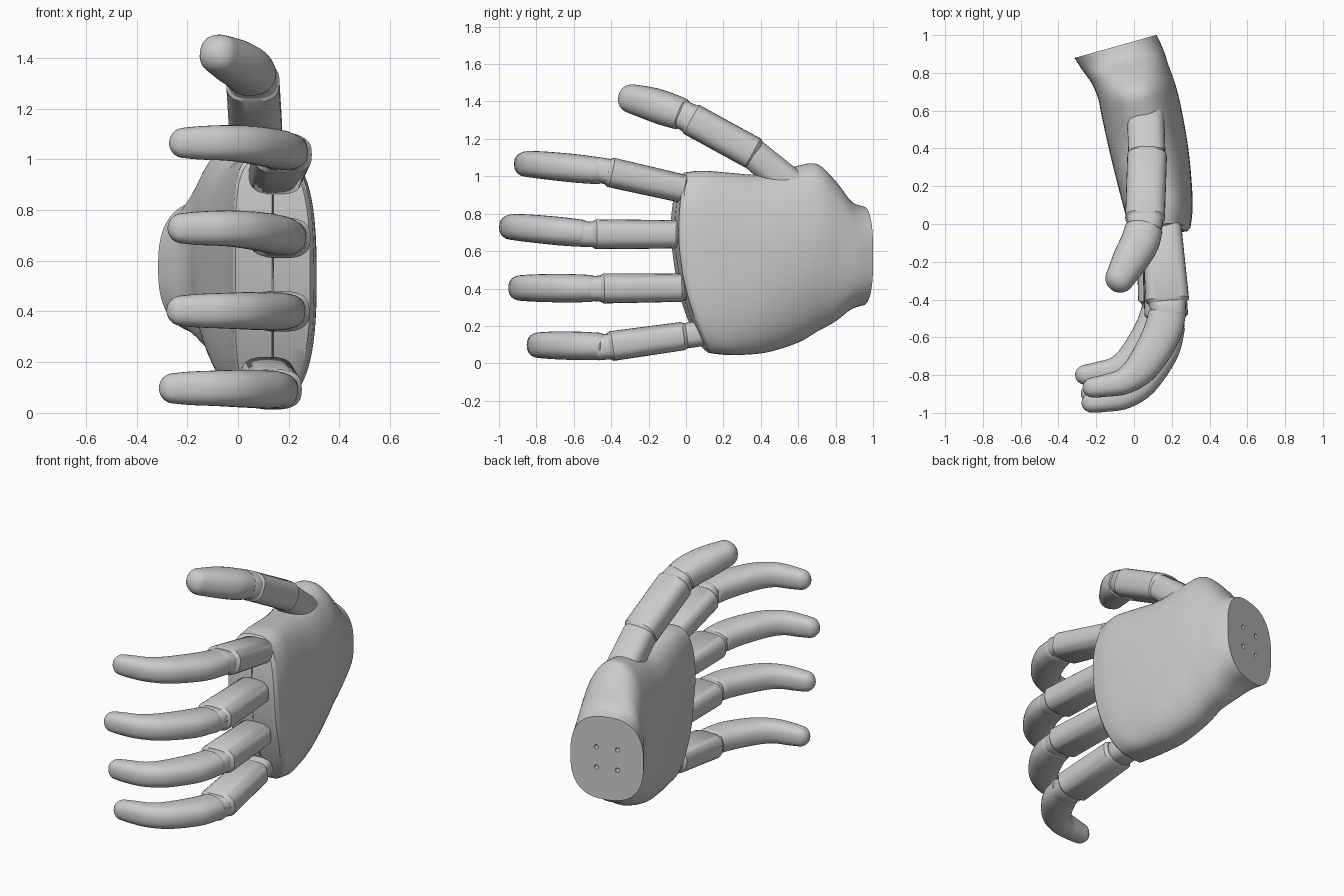
import bpy, bmesh, math
from mathutils import Vector

if "Cube" in bpy.data.objects:
    bpy.data.objects.remove(bpy.data.objects["Cube"])

UP = Vector((0, 0, 1))


def catmull(rows, steps):
    """Smoothly resample a list of equal-length number rows."""
    out = []
    for i in range(len(rows) - 1):
        p0, p1 = rows[max(i - 1, 0)], rows[i]
        p2, p3 = rows[i + 1], rows[min(i + 2, len(rows) - 1)]
        for s in range(steps):
            t = s / steps
            out.append([0.5 * (2 * b + (c - a) * t + (2 * a - 5 * b + 4 * c - d) * t * t
                               + (3 * b - a - 3 * c + d) * t ** 3)
                        for a, b, c, d in zip(p0, p1, p2, p3)])
    out.append(list(rows[-1]))
    return out


def spow(v, n):
    return math.copysign(abs(v) ** (2 / n), v)


def skin(name, rings, angle=35):
    """Bridge rings of points, cap both ends."""
    bm = bmesh.new()
    vs = [[bm.verts.new(p) for p in r] for r in rings]
    n = len(vs[0])
    for a, b in zip(vs, vs[1:]):
        for i in range(n):
            j = (i + 1) % n
            bm.faces.new((a[i], a[j], b[j], b[i]))
    bm.faces.new(vs[0])
    bm.faces.new(vs[-1])
    bmesh.ops.remove_doubles(bm, verts=bm.verts, dist=1e-5)
    bmesh.ops.recalc_face_normals(bm, faces=bm.faces)
    me = bpy.data.meshes.new(name)
    bm.to_mesh(me)
    bm.free()
    ob = bpy.data.objects.new(name, me)
    bpy.context.collection.objects.link(ob)
    smooth(ob, angle)
    return ob


def smooth(ob, angle=35):
    bpy.ops.object.select_all(action='DESELECT')
    ob.select_set(True)
    bpy.context.view_layer.objects.active = ob
    bpy.ops.object.shade_smooth_by_angle(angle=math.radians(angle))


def limb(name, rows, n=2.6, tip=False):
    """Tube along rows of (x, y, z, half depth, half height)."""
    rings = []

    def ring(c, t, a, b):
        side = t.cross(UP).normalized()
        up = side.cross(t)
        rings.append([c + side * a * spow(math.cos(k), n) + up * b * spow(math.sin(k), n)
                      for k in (2 * math.pi * i / 32 for i in range(32))])
    pts = [Vector(r[:3]) for r in rows]
    for i, r in enumerate(rows):
        t = (pts[min(i + 1, len(pts) - 1)] - pts[max(i - 1, 0)]).normalized()
        ring(pts[i], t, r[3], r[4])
    if tip:
        for k in range(1, 8):
            q = math.radians(87) * k / 7
            ring(pts[-1] + t * r[4] * math.sin(q), t, r[3] * math.cos(q), r[4] * math.cos(q))
    return skin(name, rings)


def segment(name, p, q, start, end, bevel=0.018, n=2.8):
    """Straight tube with chamfered ends."""
    p, q = Vector(p), Vector(q)
    d = (q - p).normalized() * bevel
    s0, s1 = [v * 0.86 for v in start], [v * 0.86 for v in end]
    return limb(name, [[*p, *s0], [*(p + d), *start], [*(q - d), *end], [*q, *s1]], n)


# Palm: y, slope, knuckle curve, x min/max, z min/max, palmar and dorsal squareness
sections = [
    (0.94, .28, 0, -.315, .12, .31, .84, 2.6, 2.6),
    (0.87, .25, 0, -.275, .155, .285, .87, 2.5, 2.5),
    (0.79, .22, 0, -.225, .185, .22, .98, 2.3, 2.3),
    (0.70, .18, 0, -.19, .22, .17, 1.065, 2.3, 2.1),
    (0.59, .12, .02, -.17, .25, .11, 1.055, 2.4, 2.1),
    (0.40, .08, .1, -.13, .285, .06, 1.01, 2.8, 2.3),
    (0.20, .10, .25, -.08, .305, .045, 1.02, 3.3, 2.5),
    (0.05, .14, .38, -.04, .31, .045, 1.03, 4, 2.7),
    (-.045, .15, .42, -.02, .30, .055, 1.02, 4.5, 2.7),
]
stations = catmull(sections, 6)
stations.append([-.06, .15, .42, -.01, .285, .075, 1.0, 4.5, 2.7])
rings = []


def palm_ring(row, squeeze=1.0):
    y, s, k, x0, x1, z0, z1, na, nb = row
    xc, hx, zc, hz = (x0 + x1) / 2, (x1 - x0) / 2, (z0 + z1) / 2, (z1 - z0) / 2
    pts = []
    for i in range(64):
        a = 2 * math.pi * (i + 0.5) / 64
        n = nb if math.cos(a) > 0 else na
        dx = hx * squeeze * spow(math.cos(a), n)
        z = zc + hz * spow(math.sin(a), n)
        pts.append((xc + dx, y + s * dx + k * (z - 0.7) ** 2, z))
    return pts


rings = [palm_ring(r) for r in stations] + [palm_ring(stations[-1], q) for q in (.6, .2, .02)]
palm = skin("palm", rings)

# Four bolt holes in the wrist face
axis = Vector((-.28, 1, 0)).normalized()
across = Vector((1, .28, 0)).normalized()
for sx in (-1, 1):
    for sz in (-1, 1):
        c = Vector((-.0975, .94, .575)) + across * .065 * sx + UP * .065 * sz
        bpy.ops.mesh.primitive_cylinder_add(vertices=16, radius=.014, depth=.08, location=c,
                                            rotation=axis.to_track_quat('Z', 'Y').to_euler())
        cutter = bpy.context.object
        mod = palm.modifiers.new("hole", 'BOOLEAN')
        mod.operation, mod.solver, mod.object = 'DIFFERENCE', 'EXACT', cutter
        bpy.context.view_layer.objects.active = palm
        bpy.ops.object.modifier_apply(modifier="hole")
        bpy.data.objects.remove(cutter)
smooth(palm)

# Fingertip curve relative to the joint: dx, dy, half depth, half height
curl = [(0, -.045, .098, .072), (-.035, -.17, .10, .076), (-.13, -.33, .088, .074),
        (-.225, -.41, .07, .07), (-.325, -.435, .06, .066), (-.39, -.445, .054, .06)]

# Fingers: base point, joint point, tip height, curl length scale
fingers = {
    "index": ((.145, .0, .93), (.178, -.42, 1.025), 1.065, 1.0),
    "middle": ((.15, -.04, .69), (.172, -.5, .69), .728, 1.0),
    "ring": ((.145, -.01, .405), (.168, -.46, .4), .403, .98),
    "little": ((.115, .0, .148), (.138, -.415, .09), .097, .86),
}
for name, (base, joint, ztip, f) in fingers.items():
    B, J = Vector(base), Vector(joint)
    d = (J - B).normalized()
    segment(name + "_link", B - d * .13, B + d * .04, (.085, .068), (.085, .068))
    segment(name + "_lower", B, J, (.105, .076), (.115, .08))
    segment(name + "_joint", J - d * .03, J + d * .08, (.1, .07), (.09, .066))
    rows = [[J.x + dx, J.y + dy * f, J.z + (ztip - J.z) * min(1, -dy / .4), a, b]
            for dx, dy, a, b in curl]
    first = [rows[0][0], rows[0][1] + .018, rows[0][2], .085, .062]
    limb(name + "_tip", [first] + catmull(rows, 6), 2.4, True)

# Thumb
T0, T1, T2 = Vector((.06, .6, .92)), Vector((.07, .375, 1.115)), Vector((.058, .015, 1.312))
d = (T2 - T1).normalized()
segment("thumb_link", T0, T1 + d * .03, (.1, .088), (.098, .082))
segment("thumb_lower", T1, T2, (.105, .088), (.105, .088))
segment("thumb_joint", T2 - d * .03, T2 + d * .07, (.098, .08), (.09, .075))
thumb = [(.052, -.025, 1.332, .1, .086), (.03, -.1, 1.358, .102, .09),
         (-.02, -.19, 1.388, .095, .088), (-.073, -.285, 1.414, .078, .078)]
limb("thumb_tip", [(.055, -.01, 1.326, .086, .074)] + catmull(thumb, 6), 2.3, True)
